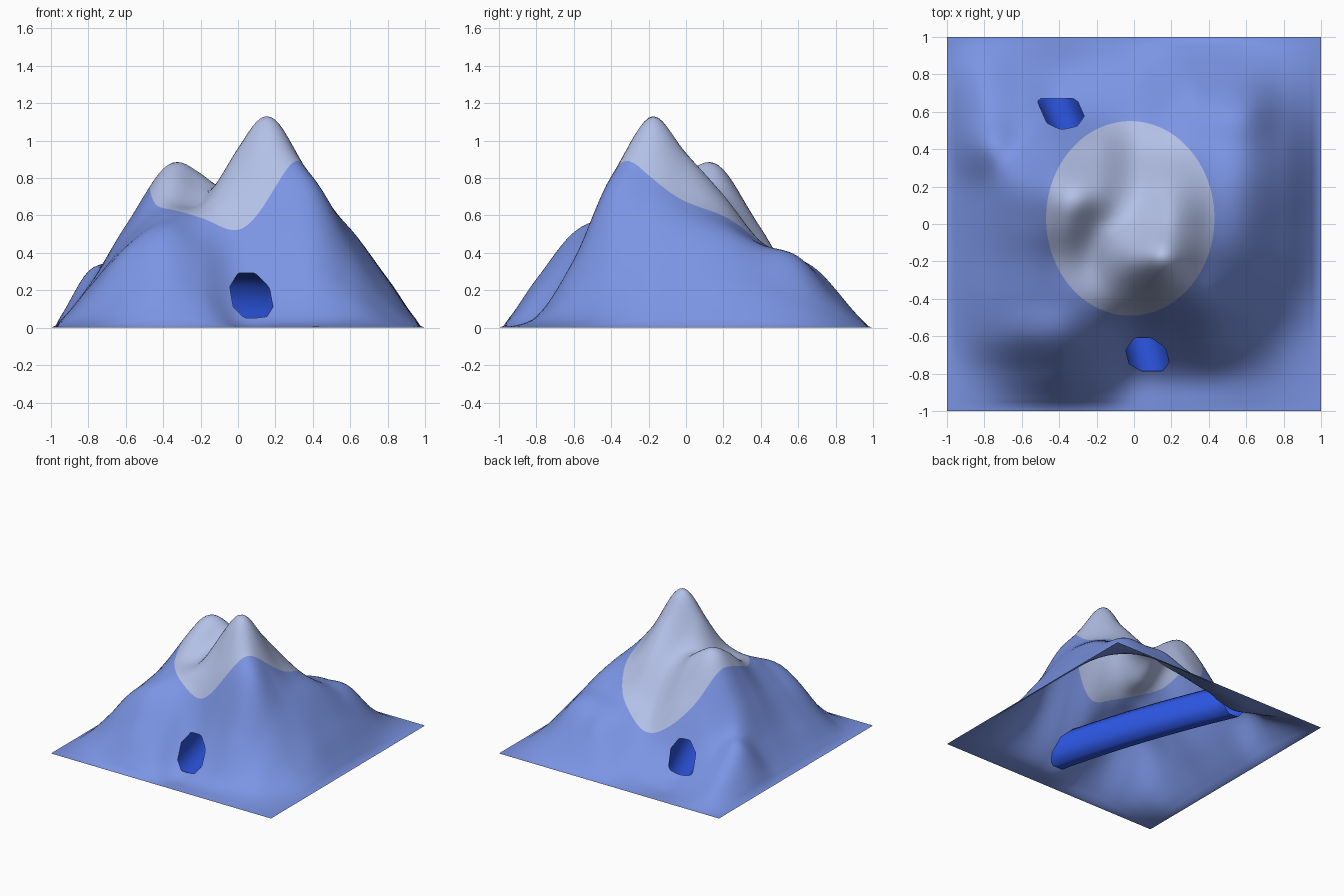
import bpy, bmesh, math

if "Cube" in bpy.data.objects:
    bpy.data.objects.remove(bpy.data.objects["Cube"])

# Spot heights every 0.2 units inside the zero border (rows run back to front)
HEIGHTS = [
    (.08, .05, .02, .05, .08, .17, .19, .15, .06),
    (.18, .17, .14, .21, .24, .34, .37, .36, .15),
    (.29, .34, .48, .53, .42, .46, .45, .42, .22),
    (.23, .53, .78, .77, .66, .71, .60, .50, .26),
    (.22, .53, .78, .72, .79, .92, .70, .53, .26),
    (.21, .47, .66, .67, .92, 1.06, .79, .51, .24),
    (.21, .44, .59, .62, .69, .80, .76, .43, .16),
    (.17, .40, .51, .44, .31, .33, .36, .22, .07),
    (.06, .17, .26, .20, .05, .05, .06, .05, .02),
]
# Extra rounded bumps: x, y, height, radius
BUMPS = [(.11, -.16, .08, .13), (-.29, .10, .075, .15), (.30, .72, .03, .1), (-.75, .45, .02, .1)]
STEPS = 80                      # terrain grid resolution
TUN_Z, TUN_RX, TUN_RZ = .165, .108, .128
TUN_FRONT, TUN_BACK = -.785, .67


def material(name, rgb):
    m = bpy.data.materials.new(name)
    m.diffuse_color = (*rgb, 1)
    m.use_nodes = True
    m.node_tree.nodes["Principled BSDF"].inputs["Base Color"].default_value = m.diffuse_color
    return m


def spot(i, j):
    return HEIGHTS[9 - j][i - 1] if 1 <= i <= 9 and 1 <= j <= 9 else 0.0


def spline(a, b, c, d, t):
    return b + .5 * t * (c - a + t * (2*a - 5*b + 4*c - d + t * (3*(b - c) + d - a)))


def height(x, y):
    u = min(max((x + 1) * 5, 0), 10)
    v = min(max((y + 1) * 5, 0), 10)
    i, j = min(int(u), 9), min(int(v), 9)
    rows = [spline(*[spot(i + k, j + n) for k in (-1, 0, 1, 2)], u - i) for n in (-1, 0, 1, 2)]
    z = spline(*rows, v - j)
    for bx, by, bh, br in BUMPS:
        z += bh * math.exp(-((x - bx) ** 2 + (y - by) ** 2) / br ** 2)
    edge = min(1, 20 * (1 - max(abs(x), abs(y))))
    return max(0.0, z * max(edge, 0))


def tunnel_x(y):
    return .07 - .348 * (y + .7) + .07 * (y + .7) * (.58 - y)


# Implicit shapes: negative inside
def snow_rule(p):
    return ((p.x + .02) / .45) ** 2 + ((p.y - .03) / .52) ** 2 - 1


def tunnel_rule(p):
    u, v = (p.x - tunnel_x(p.y)) / TUN_RX, (p.z - TUN_Z) / TUN_RZ
    side = max(math.cos(k * math.pi / 4) * u + math.sin(k * math.pi / 4) * v for k in range(8)) - 1
    return max(side, p.y - TUN_BACK, TUN_FRONT - p.y)


def outside_rule(p):
    return height(p.x, p.y) - p.z


def cut_along(bm, rule):
    """Cut clean edges through the mesh where rule changes sign."""
    bmesh.ops.triangulate(bm, faces=bm.faces[:])
    value = {v: rule(v.co) for v in bm.verts}
    new = []
    for e in bm.edges[:]:
        a, b = e.verts
        if value[a] * value[b] >= 0:
            continue
        lo, hi = 0.0, 1.0
        for _ in range(16):
            mid = (lo + hi) / 2
            if rule(a.co.lerp(b.co, mid)) * value[a] > 0:
                lo = mid
            else:
                hi = mid
        new.append(bmesh.utils.edge_split(e, a, min(max(lo, .001), .999))[1])
    bmesh.ops.connect_verts(bm, verts=new)


def remove_inside(bm, rule):
    gone = [f for f in bm.faces if rule(f.calc_center_median()) < 0]
    bmesh.ops.delete(bm, geom=gone, context='FACES')


def finish(bm, name, mats):
    for f in bm.faces:
        f.smooth = True
    me = bpy.data.meshes.new(name)
    bm.to_mesh(me)
    bm.free()
    for m in mats:
        me.materials.append(m)
    ob = bpy.data.objects.new(name, me)
    bpy.context.collection.objects.link(ob)


rock = material("rock blue", (.20, .30, .78))
snow = material("snow pale blue", (.47, .55, .83))
lining = material("tunnel blue", (.026, .095, .78))

# Mountain: open height sheet, snow cap painted, tunnel mouths cut out
bm = bmesh.new()
bmesh.ops.create_grid(bm, x_segments=STEPS, y_segments=STEPS, size=1)
for v in bm.verts:
    v.co.z = height(v.co.x, v.co.y)
cut_along(bm, snow_rule)
cut_along(bm, tunnel_rule)
remove_inside(bm, tunnel_rule)
for f in bm.faces:
    f.material_index = int(snow_rule(f.calc_center_median()) < 0)
finish(bm, "mountain", [rock, snow])

# Tunnel: eight-sided tube bending through the mountain, trimmed at the slopes
bm = bmesh.new()
rings = []
N = 24
corner = 1 / math.cos(math.pi / 8)
for n in range(N + 1):
    y = TUN_FRONT + (TUN_BACK - TUN_FRONT) * n / N
    angles = [(k + .5) * math.pi / 4 for k in range(8)]
    rings.append([bm.verts.new((tunnel_x(y) + TUN_RX * corner * math.cos(a), y,
                                TUN_Z + TUN_RZ * corner * math.sin(a))) for a in angles])
for r, s in zip(rings, rings[1:]):
    for k in range(8):
        bm.faces.new((r[k], r[k - 1], s[k - 1], s[k]))
cut_along(bm, outside_rule)
remove_inside(bm, outside_rule)
finish(bm, "tunnel", [lining])
